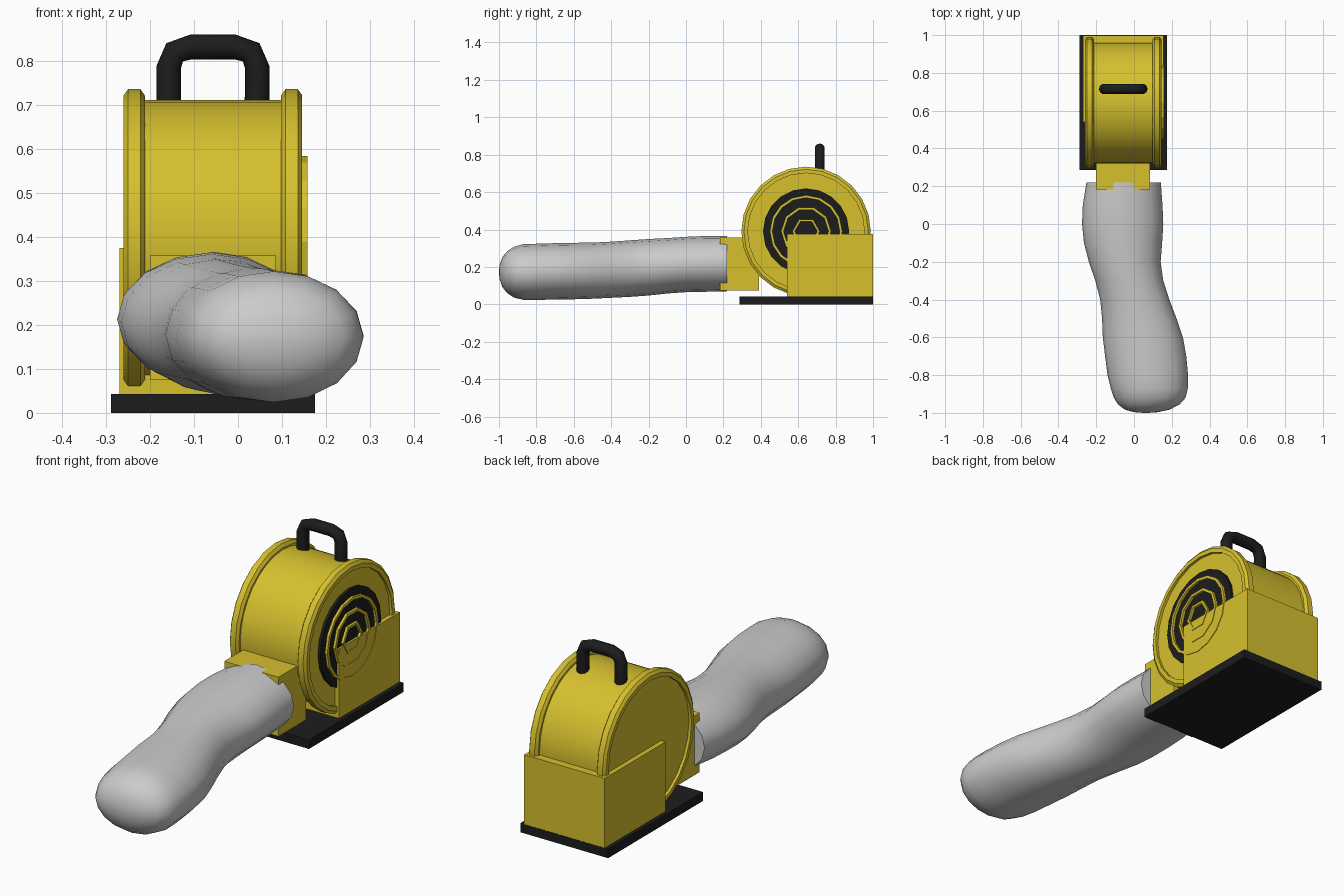
import bpy, bmesh
from math import sin, cos, pi, radians

if "Cube" in bpy.data.objects:
    bpy.data.objects.remove(bpy.data.objects["Cube"])

CX, CY, CZ = -0.057, 0.642, 0.39   # drum centre (axis along x)


def material(name, rgb):
    m = bpy.data.materials.new(name)
    m.diffuse_color = (*rgb, 1)
    m.use_nodes = True
    m.node_tree.nodes["Principled BSDF"].inputs["Base Color"].default_value = m.diffuse_color
    return m


YELLOW = material("yellow", (0.67, 0.53, 0.027))
BLACK = material("black", (0.012, 0.012, 0.012))


def finish(name, bm, mat=None, angle=None):
    bmesh.ops.recalc_face_normals(bm, faces=bm.faces)
    me = bpy.data.meshes.new(name)
    bm.to_mesh(me)
    bm.free()
    ob = bpy.data.objects.new(name, me)
    bpy.context.collection.objects.link(ob)
    if mat:
        me.materials.append(mat)
    if angle:
        bpy.ops.object.select_all(action='DESELECT')
        ob.select_set(True)
        bpy.context.view_layer.objects.active = ob
        bpy.ops.object.shade_smooth_by_angle(angle=radians(angle))
    return ob


def box(name, lo, hi, mat):
    bm = bmesh.new()
    bmesh.ops.create_cube(bm, size=1)
    for v in bm.verts:
        for i in range(3):
            v.co[i] = lo[i] + (v.co[i] + 0.5) * (hi[i] - lo[i])
    return finish(name, bm, mat)


def loft(bm, rings, closed=False):
    """Skin a list of vertex loops; cap the ends unless the loft is closed."""
    loops = [[bm.verts.new(p) for p in r] for r in rings]
    n = len(loops[0])
    pairs = list(zip(loops, loops[1:])) + ([(loops[-1], loops[0])] if closed else [])
    for a, b in pairs:
        for i in range(n):
            j = (i + 1) % n
            bm.faces.new((a[i], a[j], b[j], b[i]))
    if not closed:
        bm.faces.new(loops[0])
        bm.faces.new(loops[-1])


def lathe(name, profile, sides, mat, closed=False, angle=None):
    """Spin (x, radius) points around the drum axis."""
    bm = bmesh.new()
    loft(bm, [[(x, CY + r * cos(2 * pi * i / sides), CZ + r * sin(2 * pi * i / sides))
               for i in range(sides)] for x, r in profile], closed)
    return finish(name, bm, mat, angle)


# Base plate, motor housing and outlet nozzle
box("base_plate", (-0.289, 0.285, 0), (0.175, 1.0, 0.043), BLACK)
box("motor_housing", (-0.27, 0.54, 0.04), (0.155, 0.999, 0.375), YELLOW)
box("outlet_nozzle", (-0.2, 0.182, 0.075), (0.086, 0.39, 0.358), YELLOW)

# Fan drum with a raised rim at each end
lathe("fan_drum", [(-0.247, 0.322), (0.133, 0.322)], 32, YELLOW, angle=30)
for side, label in ((-1, "left"), (1, "right")):
    rim = [(0.203, 0.312), (0.203, 0.332), (0.193, 0.346),
           (0.165, 0.346), (0.155, 0.332), (0.155, 0.312)]
    lathe(label + "_rim", [(CX + side * x, r) for x, r in rim], 24, YELLOW, True, 20)

# Air intake grille: dark disc with raised rings
lathe("intake_disc", [(0.12, 0.23), (0.146, 0.23)], 20, BLACK)
for k, (r, sides) in enumerate(((0.194, 16), (0.134, 10), (0.074, 6))):
    lathe(f"intake_ring_{k + 1}",
          [(0.14, r - 0.014), (0.14, r), (0.158, r), (0.158, r - 0.014)],
          sides, YELLOW, True)

# Carry handle: round tube swept along an arch
half = [(0.1, 0.69), (0.101, 0.785), (0.087, 0.82), (0.05, 0.832)]
path = [(CX - x, z) for x, z in half] + [(CX + x, z) for x, z in reversed(half)]
bm, rings, R = bmesh.new(), [], 0.028
for i, (x, z) in enumerate(path):
    a, b = path[max(i - 1, 0)], path[min(i + 1, len(path) - 1)]
    dx, dz = b[0] - a[0], b[1] - a[1]
    d = (dx * dx + dz * dz) ** 0.5
    nx, nz = -dz / d, dx / d
    rings.append([(x + nx * R * cos(t), 0.715 + R * sin(t), z + nz * R * cos(t))
                  for t in (2 * pi * k / 10 for k in range(10))])
loft(bm, rings)
finish("carry_handle", bm, BLACK, 50)

# Inflated air duct: y, centre x, centre z, half width, half height
rows = [(0.22, -0.055, 0.218, 0.197, 0.148), (0.1, -0.06, 0.216, 0.211, 0.149),
        (0.0, -0.06, 0.213, 0.215, 0.148), (-0.1, -0.058, 0.206, 0.207, 0.148),
        (-0.2, -0.049, 0.198, 0.19, 0.151), (-0.3, -0.025, 0.191, 0.18, 0.151),
        (-0.4, 0.004, 0.185, 0.183, 0.15), (-0.5, 0.028, 0.18, 0.197, 0.15),
        (-0.6, 0.047, 0.178, 0.212, 0.151), (-0.7, 0.062, 0.176, 0.215, 0.151),
        (-0.8, 0.073, 0.174, 0.213, 0.15), (-0.87, 0.081, 0.173, 0.204, 0.149),
        (-0.92, 0.083, 0.172, 0.19, 0.136), (-0.955, 0.079, 0.172, 0.163, 0.113),
        (-0.982, 0.07, 0.172, 0.12, 0.08), (-0.996, 0.064, 0.172, 0.065, 0.04),
        (-1.0, 0.062, 0.172, 0.012, 0.008)]
bm = bmesh.new()
loft(bm, [[(x + w * cos(2 * pi * k / 16), y, z + h * sin(2 * pi * k / 16))
           for k in range(16)] for y, x, z, w, h in rows])
finish("air_duct", bm, None, 60)
